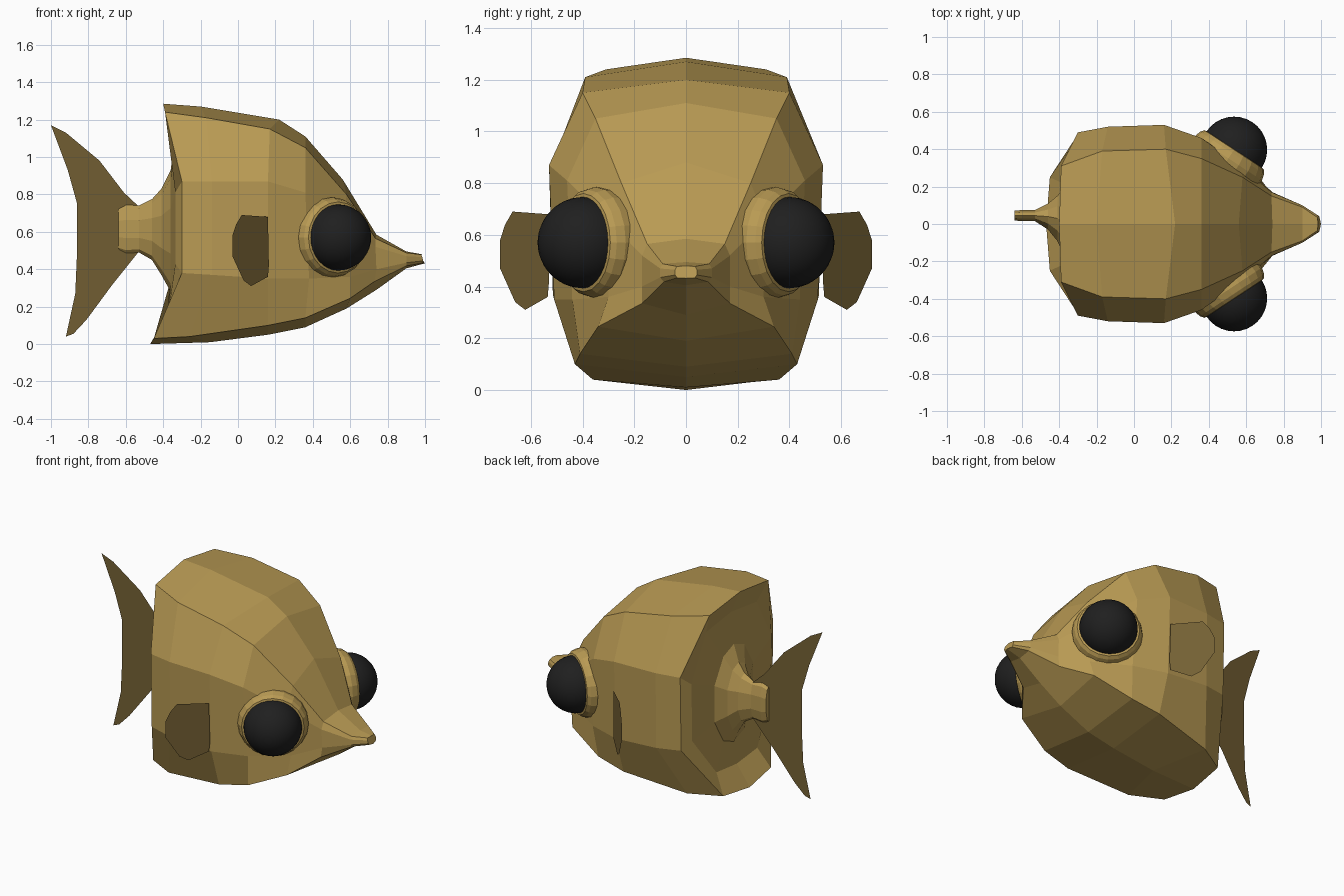
import bpy, bmesh, math
from mathutils import Vector, Matrix

if "Cube" in bpy.data.objects:
    bpy.data.objects.remove(bpy.data.objects["Cube"])


def material(name, rgb):
    m = bpy.data.materials.new(name)
    m.diffuse_color = (*rgb, 1)
    m.use_nodes = True
    m.node_tree.nodes["Principled BSDF"].inputs["Base Color"].default_value = m.diffuse_color
    return m


GOLD = material("golden tan", (0.485, 0.325, 0.088))
FIN = material("dark olive fin", (0.175, 0.118, 0.034))
BLACK = material("eye black", (0.014, 0.014, 0.014))


def finish(name, bm, mat, smooth=False, recalc=True):
    if recalc:
        bmesh.ops.recalc_face_normals(bm, faces=bm.faces[:])
    for f in bm.faces:
        f.smooth = smooth
    me = bpy.data.meshes.new(name)
    bm.to_mesh(me)
    bm.free()
    me.materials.append(mat)
    ob = bpy.data.objects.new(name, me)
    bpy.context.collection.objects.link(ob)
    return ob


def loft(name, rings, mat, caps=True):
    bm = bmesh.new()
    loops = [[bm.verts.new(p) for p in r] for r in rings]
    n = len(loops[0])
    for a, b in zip(loops, loops[1:]):
        for i in range(n):
            j = (i + 1) % n
            bm.faces.new((a[i], a[j], b[j], b[i]))
    if caps:
        bm.faces.new(loops[0])
        bm.faces.new(loops[-1])
    return finish(name, bm, mat)


# Body rails, running from the rear rim to the snout tip (+y half)
top_mid = [(x, 0, z) for x, z in [(-.40, 1.285), (-.2, 1.27), (.22, 1.2), (.36, 1.11),
                                  (.56, .88), (.74, .585), (.9, .495), (.985, .48)]]
top_edge = [(-.39, .31, 1.24), (-.17, .39, 1.21), (.17, .40, 1.15), (.36, .35, 1.05),
            (.58, .25, .80), (.735, .15, .565), (.9, .09, .488), (.98, .035, .478)]
upper_side = [(-.30, .49, .87), (-.14, .52, .87), (.16, .53, .87), (.36, .46, .81),
              (.57, .31, .66), (.735, .17, .52), (.9, .10, .47), (.985, .042, .465)]
lower_side = [(-.30, .48, .38), (-.14, .515, .37), (.16, .51, .35), (.38, .44, .35),
              (.60, .30, .36), (.74, .17, .40), (.9, .10, .435), (.99, .042, .445)]
belly_edge = [(-.45, .25, .03), (-.26, .36, .04), (.16, .43, .10), (.36, .41, .14),
              (.60, .34, .245), (.73, .17, .335), (.9, .085, .418), (.99, .035, .434)]
belly_mid = [(x, 0, z) for x, z in [(-.47, 0), (-.15, .01), (.16, .05), (.36, .09),
                                    (.58, .19), (.74, .29), (.9, .405), (1.0, .432)]]
rails = [top_mid, top_edge, upper_side, lower_side, belly_edge, belly_mid]


def full(half):
    return half + [(x, -y, z) for x, y, z in half[-2:0:-1]]


body_rings = [full([r[i] for r in rails]) for i in range(8)]


# Tail stalk rings: oval sections with the same number of points
def oval(x, cy, hy, z0, z1):
    half = [90, 60, 22, -22, -60, -90]
    angles = half + [180 - a for a in half[-2:0:-1]]
    return [(x, cy + hy * math.cos(math.radians(a)),
             (z0 + z1) / 2 + (z1 - z0) / 2 * math.sin(math.radians(a))) for a in angles]


stalk = [oval(-.64, .045, .028, .50, .73), oval(-.60, .045, .032, .485, .745),
         oval(-.53, .045, .032, .49, .74), oval(-.46, .04, .075, .45, .775),
         oval(-.41, .03, .13, .37, .83), oval(-.36, .01, .22, .28, .93)]
# Recessed rear wall just inside the rim
wall = [(-.335 if z > .3 else -.375, y * .86, .6 + (z - .6) * .78)
        for x, y, z in body_rings[0]]
loft("body", stalk + [wall] + body_rings, GOLD)


# Fins: single flat sheets, y given by a function of x
def fin(name, outline, y_of):
    bm = bmesh.new()
    bm.faces.new([bm.verts.new((x, y_of(x), z)) for x, z in outline])
    return finish(name, bm, FIN, recalc=False)


fin("tail_fin", [(-1, 1.17), (-.92, 1.13), (-.74, .98), (-.61, .81), (-.53, .735),
                 (-.53, .495), (-.67, .32), (-.81, .13), (-.88, .055), (-.92, .04),
                 (-.87, .27), (-.86, .5), (-.86, .75), (-.91, .93)],
    lambda x: .04 + (x + .62) * .13)
side_outline = [(.02, .69), (.16, .68), (.165, .42), (.16, .36), (.07, .31),
                (.03, .34), (-.03, .47), (-.03, .58), (-.01, .64)]

for s, side in ((1, "left"), (-1, "right")):
    fin(side + "_side_fin", side_outline, lambda x: s * (.53 + (.165 - x) * .97))

    # Eye ball and its faceted socket, turned outwards and forwards
    centre = Vector((.535, s * .397, .57))
    axis = Vector((.55, s * .835, 0)).normalized()
    place = Matrix.Translation(centre) @ axis.to_track_quat('Z', 'Y').to_matrix().to_4x4()
    bm = bmesh.new()
    bmesh.ops.create_uvsphere(bm, u_segments=32, v_segments=16, radius=.177, matrix=place)
    finish(side + "_eye", bm, BLACK, smooth=True)

    n = 20
    profile = [(.16, -.20), (.21, -.11), (.215, -.055), (.205, -.02), (.19, .0), (.165, .005)]
    loft(side + "_eye_socket",
         [[place @ Vector((r * math.cos(2 * math.pi * k / n),
                           r * math.sin(2 * math.pi * k / n), d)) for k in range(n)]
          for r, d in profile], GOLD)
